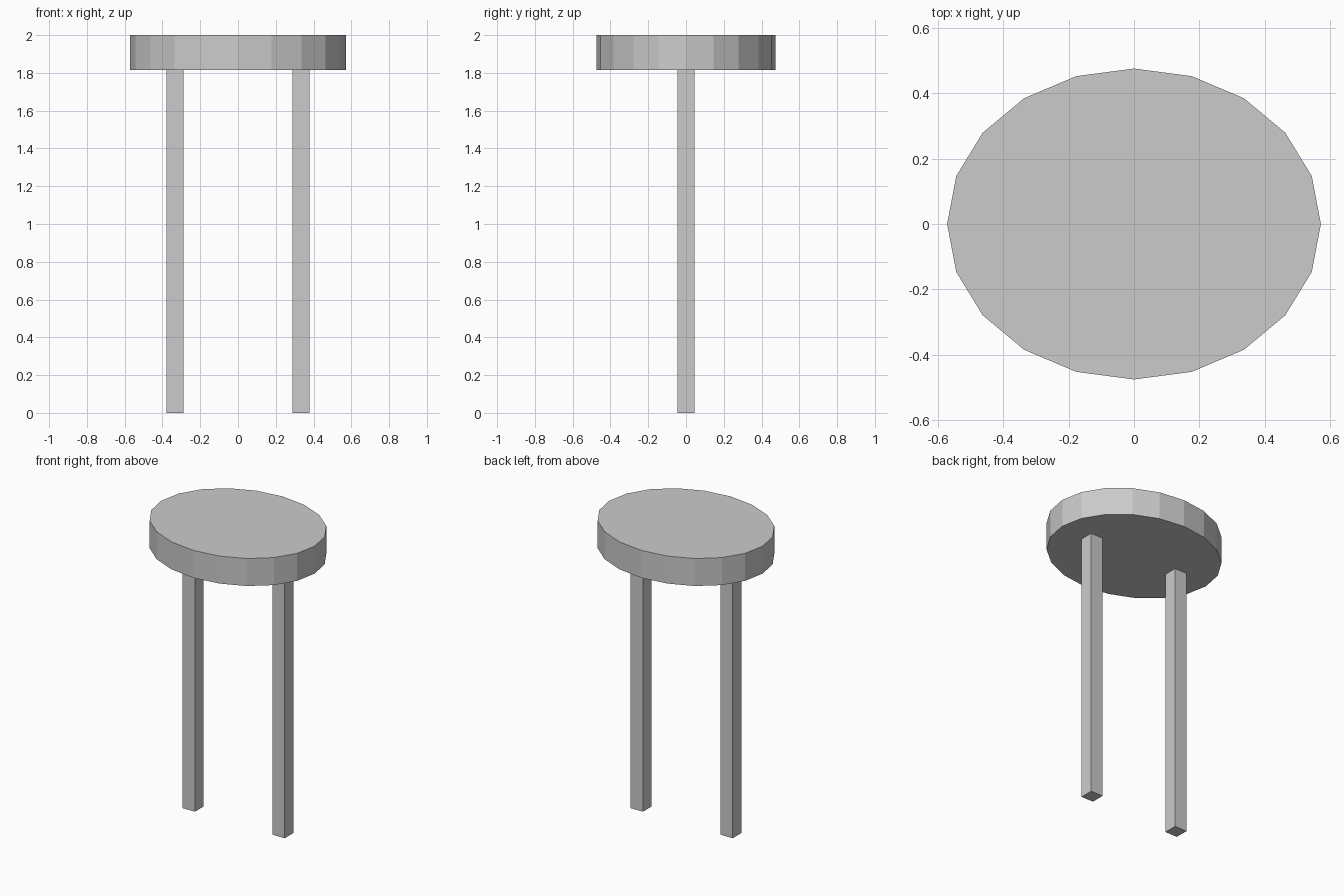
import bpy

if "Cube" in bpy.data.objects:
    bpy.data.objects.remove(bpy.data.objects["Cube"])

TOP, UNDER = 2.0, 1.815      # seat top and underside heights
LEG_W, LEG_X = 0.091, 0.334  # leg thickness and offset from centre

# Oval 20-sided seat slab
bpy.ops.mesh.primitive_cylinder_add(vertices=20, radius=1, depth=1,
                                    location=(0, 0, (TOP + UNDER) / 2))
seat = bpy.context.object
seat.name = "seat"
seat.scale = (0.571, 0.475, TOP - UNDER)
bpy.ops.object.transform_apply(location=False, rotation=False, scale=True)


# Two square legs on the long axis
def add_leg(name, x):
    bpy.ops.mesh.primitive_cube_add(size=1, location=(x, 0, UNDER / 2))
    leg = bpy.context.object
    leg.name = name
    leg.scale = (LEG_W, LEG_W, UNDER)
    bpy.ops.object.transform_apply(location=False, rotation=False, scale=True)


for side, sign in (("left", -1), ("right", 1)):
    add_leg(side + "_leg", sign * LEG_X)
